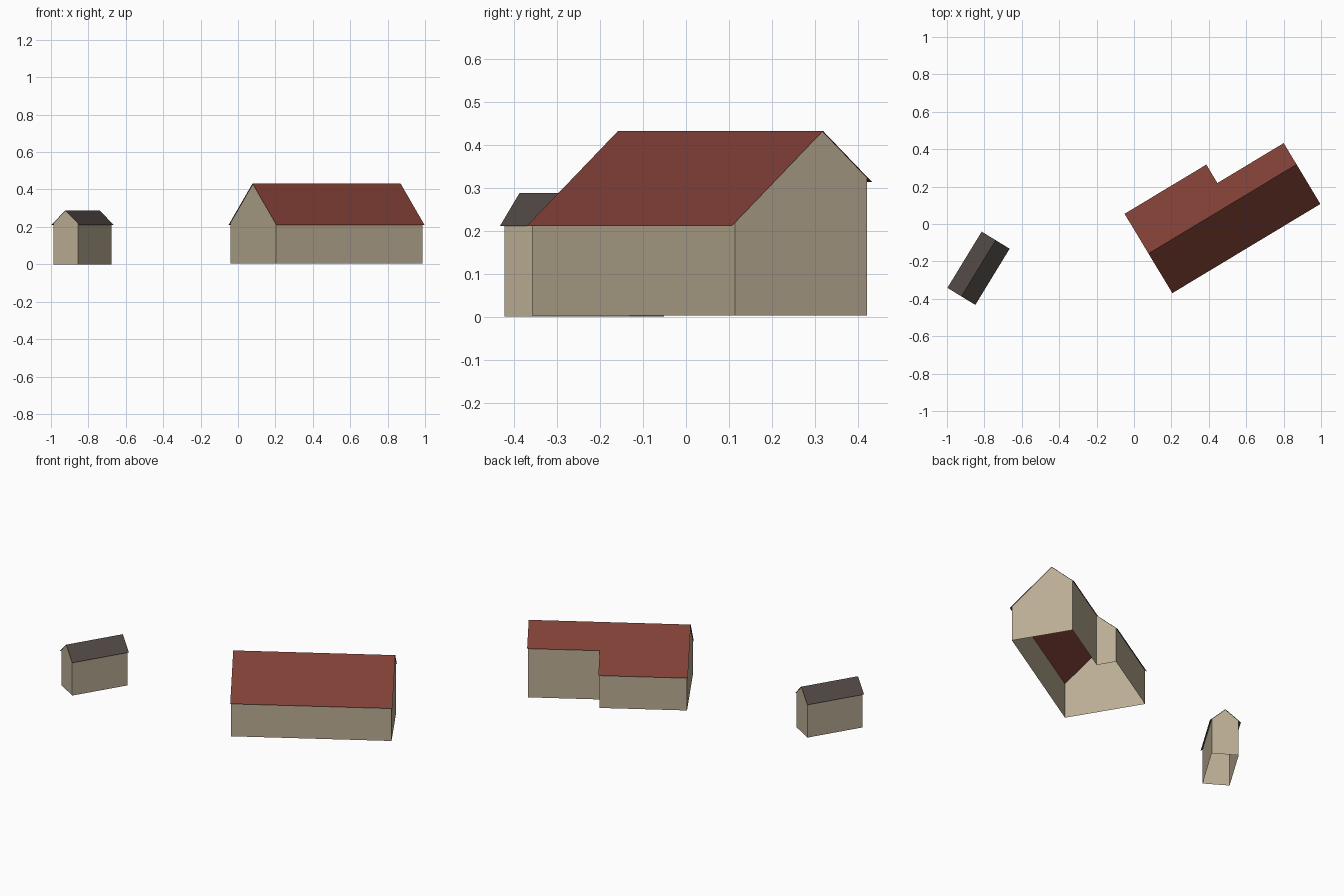
import bpy, math

cube = bpy.data.objects.get("Cube")
if cube:
    bpy.data.objects.remove(cube, do_unlink=True)


def material(name, rgb):
    m = bpy.data.materials.new(name)
    m.use_nodes = True
    m.diffuse_color = (*rgb, 1)
    bsdf = m.node_tree.nodes["Principled BSDF"]
    bsdf.inputs["Base Color"].default_value = (*rgb, 1)
    bsdf.inputs["Roughness"].default_value = 0.9
    return m


plaster = material("beige_plaster", (0.50, 0.42, 0.30))
red_tile = material("red_tile", (0.215, 0.05, 0.037))
dark_tile = material("dark_grey_tile", (0.08, 0.064, 0.056))


def add_object(name, polygons, mat, origin, angle):
    """Make one object from planar polygons given as lists of points."""
    verts, faces = [], []
    for poly in polygons:
        face = []
        for p in poly:
            if p not in verts:
                verts.append(p)
            face.append(verts.index(p))
        faces.append(face)
    mesh = bpy.data.meshes.new(name)
    mesh.from_pydata(verts, [], faces)
    mesh.materials.append(mat)
    obj = bpy.data.objects.new(name, mesh)
    obj.location = (*origin, 0)
    obj.rotation_euler.z = math.radians(angle)
    bpy.context.collection.objects.link(obj)
    return obj


def building(name, origin, angle, ridge, slope, base, footprint, roof_sides, tile):
    """Open-bottomed walls on a footprint, under a thin gable roof.
    Local x runs along the ridge, local y across it."""
    def roof_point(x, y):
        return (x, y, ridge - slope * abs(y))

    # Walls: one face per footprint edge, peaked where it crosses the ridge
    walls = []
    for (ax, ay), (bx, by) in zip(footprint, footprint[1:] + footprint[:1]):
        top = [roof_point(bx, by)]
        if ay * by < 0:
            top.append(roof_point(ax, 0))
        top.append(roof_point(ax, ay))
        walls.append([(ax, ay, base), (bx, by, base)] + top)
    add_object(name + "_walls", walls, plaster, origin, angle)

    # Roof: one sheet per slope
    sheets = [[roof_point(x, y) for x, y in side] for side in roof_sides]
    add_object(name + "_roof", sheets, tile, origin, angle)


# House with a deeper rear wing along half its length
L, e = 0.924, 0.005
building("house", (0.0775, -0.158), 31.05, 0.432, 0.893, 0.003,
         [(e, -0.236), (L - e, -0.236), (L - e, 0.123),
          (0.505, 0.123), (0.505, 0.237), (e, 0.237)],
         [[(0, -0.247), (L, -0.247), (L, 0), (0, 0)],
          [(0, 0), (L, 0), (L, 0.133), (0.51, 0.133), (0.51, 0.248), (0, 0.248)]],
         red_tile)

# Small shed
L, w, r = 0.352, 0.076, 0.0875
building("shed", (-0.923, -0.387), 58.6, 0.288, 0.88, 0.0,
         [(e, -w), (L - e, -w), (L - e, w), (e, w)],
         [[(0, -r), (L, -r), (L, 0), (0, 0)],
          [(0, 0), (L, 0), (L, r), (0, r)]],
         dark_tile)
